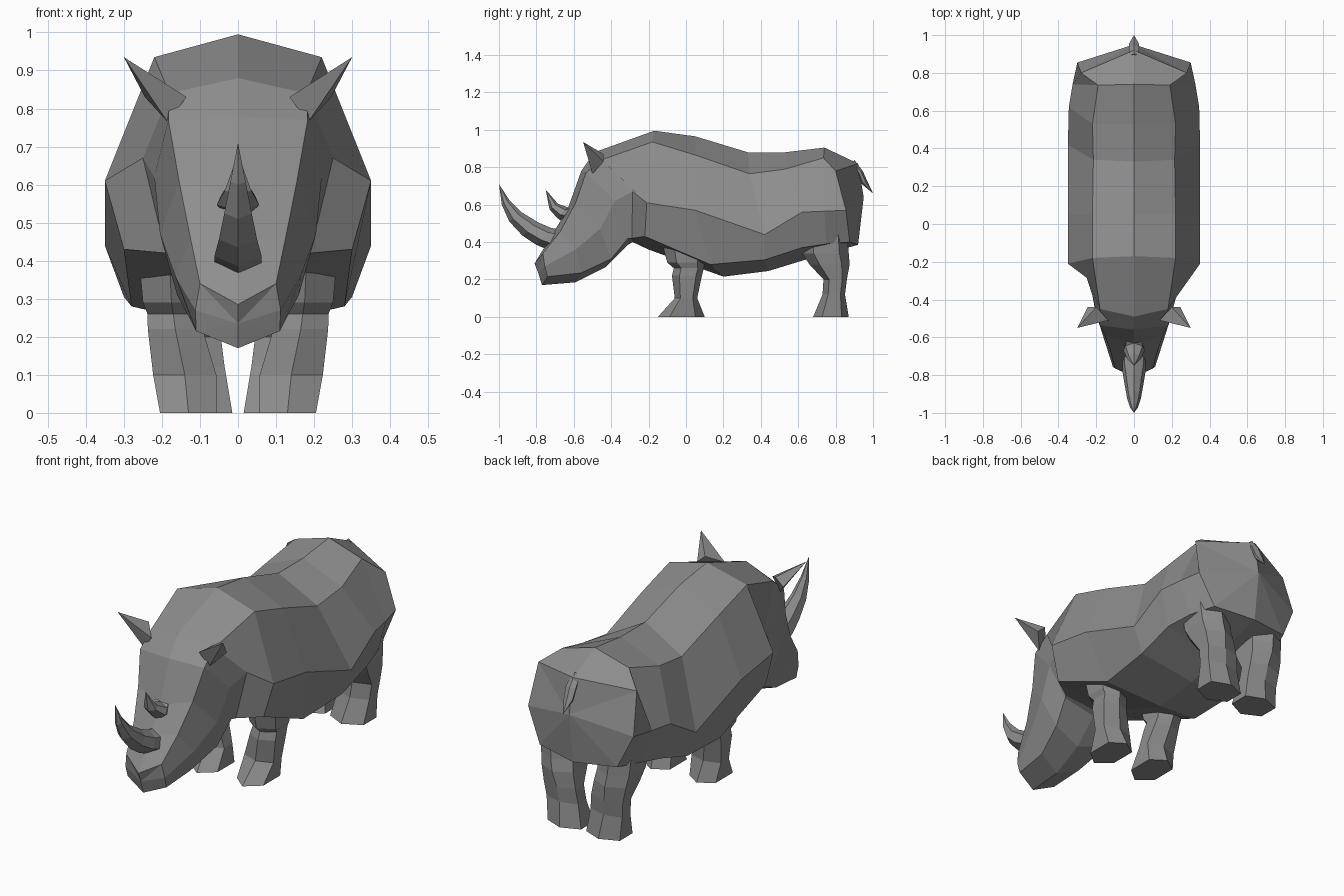
import bpy
import bmesh
import math
from mathutils import Vector

hide = bpy.data.materials.new("grey_hide")
hide.diffuse_color = (0.27, 0.27, 0.27, 1)


def finish(name, bm):
    bmesh.ops.recalc_face_normals(bm, faces=bm.faces)
    mesh = bpy.data.meshes.new(name)
    bm.to_mesh(mesh)
    bm.free()
    mesh.materials.append(hide)
    obj = bpy.data.objects.new(name, mesh)
    bpy.context.collection.objects.link(obj)
    return obj


def loft(name, rings, start=None, end=None):
    """Skin closed rings of equal size; start/end are optional cap tips."""
    bm = bmesh.new()
    rows = [[bm.verts.new(p) for p in ring] for ring in rings]
    n = len(rows[0])
    for a, b in zip(rows, rows[1:]):
        for i in range(n):
            j = (i + 1) % n
            bm.faces.new((a[i], a[j], b[j], b[i]))
    for row, tip in ((rows[0], start), (rows[-1], end)):
        if tip is None:
            bm.faces.new(row)
        else:
            v = bm.verts.new(tip)
            for i in range(n):
                bm.faces.new((row[i], row[(i + 1) % n], v))
    return finish(name, bm)


def body_ring(s):
    """Top, upper side, flank, lower side and belly points, mirrored."""
    top, belly = (0, *s[0]), (0, *s[4])
    side = s[1:4]
    return [top, *side, belly] + [(-x, y, z) for x, y, z in reversed(side)]


# Head and neck sections, muzzle to shoulder
head = [
    ((-.81, .285), (.10, -.765, .34), (.112, -.755, .27), (.11, -.74, .215), (-.77, .17)),
    ((-.71, .45), (.125, -.67, .46), (.165, -.59, .36), (.12, -.56, .235), (-.59, .185)),
    ((-.635, .57), (.155, -.59, .61), (.205, -.46, .47), (.16, -.40, .31), (-.43, .265)),
    ((-.56, .78), (.183, -.535, .77), (.22, -.38, .62), (.18, -.31, .42), (-.31, .385)),
    ((-.49, .88), (.18, -.45, .84), (.25, -.285, .67), (.19, -.29, .42), (-.285, .40)),
]
# Trunk sections, shoulder to rump
trunk = [
    ((-.17, .995), (.22, -.18, .935), (.35, -.21, .61), (.30, -.22, .43), (-.2, .36)),
    ((.05, .965), (.22, .05, .865), (.35, .05, .57), (.28, .13, .28), (.2, .215)),
    ((.33, .88), (.215, .34, .765), (.35, .42, .44), (.30, .42, .305), (.44, .245)),
    ((.53, .88), (.22, .53, .79), (.345, .62, .56), (.30, .62, .37), (.62, .30)),
    ((.74, .905), (.19, .735, .85), (.325, .74, .565), (.27, .75, .39), (.77, .345)),
    ((.92, .82), (.28, .80, .78), (.30, .855, .57), (.22, .875, .40), (.92, .385)),
]
loft("body", [body_ring(s) for s in head + trunk],
     start=(0, -.79, .235), end=(0, .95, .64))

# Legs: height, centre x, half width, front y, back y
front_leg = [
    (0, .13, .075, -.15, .10), (.10, .14, .083, -.06, .06), (.22, .165, .072, -.075, .085),
    (.26, .17, .068, -.065, .095), (.29, .175, .075, -.10, .10), (.40, .18, .08, -.13, .12),
]
hind_leg = [
    (0, .11, .095, .68, .87), (.12, .125, .09, .73, .85), (.20, .135, .09, .735, .86),
    (.28, .15, .09, .66, .875), (.34, .16, .09, .62, .87), (.46, .17, .09, .62, .86),
]


def leg_ring(section, side):
    z, cx, rx, y0, y1 = section
    h = y1 - y0
    pts = ((0, 0), (rx, .25), (rx, .8), (0, 1), (-rx, .8), (-rx, .25))
    return [(side * (cx + dx), y0 + h * t, z) for dx, t in pts]


for side, label in ((1, "right"), (-1, "left")):
    loft(f"front_leg_{label}", [leg_ring(s, side) for s in front_leg])
    loft(f"hind_leg_{label}", [leg_ring(s, side) for s in hind_leg])

    # Ear: pointed pyramid
    base = [(.135, -.51, .83), (.185, -.50, .765), (.245, -.44, .83), (.20, -.44, .87)]
    loft(f"ear_{label}", [[(side * x, y, z) for x, y, z in base]],
         end=(side * .30, -.55, .935))


def horn(name, spans, tip):
    """Six-sided curved horn from front/back edge points and half widths."""
    rings = []
    for fy, fz, by, bz, w in spans:
        f, b = Vector((0, fy, fz)), Vector((0, by, bz))
        ring = []
        for dx, t in ((0, 0), (w, .3), (w * .8, .75), (0, 1), (-w * .8, .75), (-w, .3)):
            p = f.lerp(b, t)
            ring.append((dx, p.y, p.z))
        rings.append(ring)
    loft(name, rings, end=tip)


# Horns and tail
horn("nose_horn", [(-.74, .36, -.68, .47, .062), (-.80, .385, -.72, .475, .062),
                   (-.875, .435, -.79, .505, .05), (-.945, .51, -.88, .56, .036),
                   (-.985, .60, -.945, .625, .02)], (0, -1.0, .71))
horn("brow_horn", [(-.65, .50, -.58, .62, .045), (-.69, .53, -.63, .585, .056),
                   (-.73, .575, -.685, .605, .035)], (0, -.75, .68))
horn("tail", [(.90, .84, .88, .79, .02), (.945, .78, .915, .77, .028),
              (.965, .735, .94, .71, .025)], (0, 1.0, .66))
